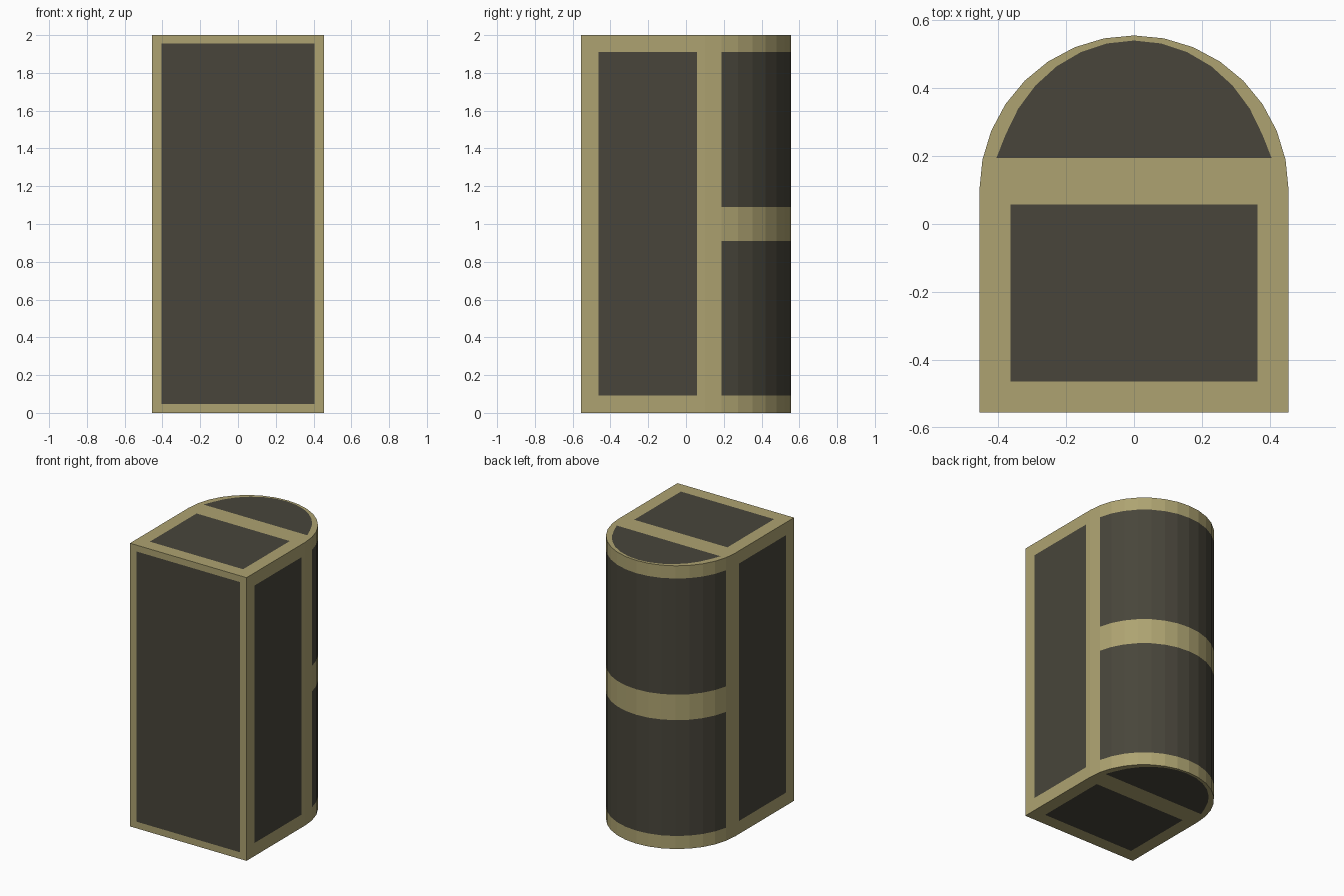
import bpy, bmesh, math

if "Cube" in bpy.data.objects:
    bpy.data.objects.remove(bpy.data.objects["Cube"])

W, FRONT, ARC_Y, H = 0.455, -0.555, 0.10, 2.0
N = 16  # sides of the rounded back


def material(name, rgb):
    m = bpy.data.materials.new(name)
    m.diffuse_color = (*rgb, 1)
    m.use_nodes = True
    m.node_tree.nodes["Principled BSDF"].inputs["Base Color"].default_value = m.diffuse_color
    return m


# plan outline: square front, half-round back
outline = [(-W, FRONT), (W, FRONT)]
for k in range(N + 1):
    a = math.pi * k / N
    outline.append((W * math.cos(a), ARC_Y + W * math.sin(a)))
n = len(outline)

bm = bmesh.new()
low = [bm.verts.new((x, y, 0)) for x, y in outline]
high = [bm.verts.new((x, y, H)) for x, y in outline]

# walls
walls = [bm.faces.new((low[i], low[(i + 1) % n], high[(i + 1) % n], high[i]))
         for i in range(n)]


# end caps, each split into front block, strip and half disc
def cap(ring, flip):
    parts = ([0, 1, 2, n - 1], [2, 3, n - 2, n - 1], list(range(3, n - 1)))
    return [bm.faces.new([ring[i] for i in (p[::-1] if flip else p)]) for p in parts]


caps = cap(low, True) + cap(high, False)


# flush dark panel: inset a face, then fit the inner face to the given ranges
def panel(face, **ranges):
    bmesh.ops.inset_individual(bm, faces=[face], thickness=0.02)
    for axis, (lo, hi) in ranges.items():
        vals = [getattr(v.co, axis) for v in face.verts]
        a, b = min(vals), max(vals)
        for v, c in zip(face.verts, vals):
            setattr(v.co, axis, lo + (c - a) / (b - a) * (hi - lo))
    face.material_index = 1


panel(walls[0], x=(-0.405, 0.405), z=(0.047, 1.955))
for side in (walls[1], walls[n - 1]):
    panel(side, y=(-0.464, 0.057), z=(0.092, 1.91))
for block, strip, disc in (caps[:3], caps[3:]):
    panel(block, x=(-0.364, 0.364), y=(-0.463, 0.058))
    panel(disc, x=(-0.405, 0.405), y=(0.194, 0.54))

# rounded back: cut into bands, two of them dark
back = walls[3:n - 2]
for z in (0.092, 0.91, 1.09, 1.91):
    geom = list({g for f in back for g in (f, *f.edges, *f.verts)})
    bmesh.ops.bisect_plane(bm, geom=geom, plane_co=(0, 0, z), plane_no=(0, 0, 1))
    back = [f for f in bm.faces
            if f.calc_center_median().y > 0.2 and abs(f.normal.z) < 0.5]
    bm.normal_update()
    back = [f for f in bm.faces
            if f.calc_center_median().y > 0.2 and abs(f.normal.z) < 0.5]
for f in back:
    z = f.calc_center_median().z
    if 0.1 < z < 0.9 or 1.1 < z < 1.9:
        f.material_index = 1

bm.normal_update()
mesh = bpy.data.meshes.new("rounded_case")
bm.to_mesh(mesh)
bm.free()
mesh.materials.append(material("khaki_frame", (0.42, 0.365, 0.165)))
mesh.materials.append(material("dark_panel", (0.065, 0.06, 0.043)))
case = bpy.data.objects.new("rounded_case", mesh)
bpy.context.collection.objects.link(case)
